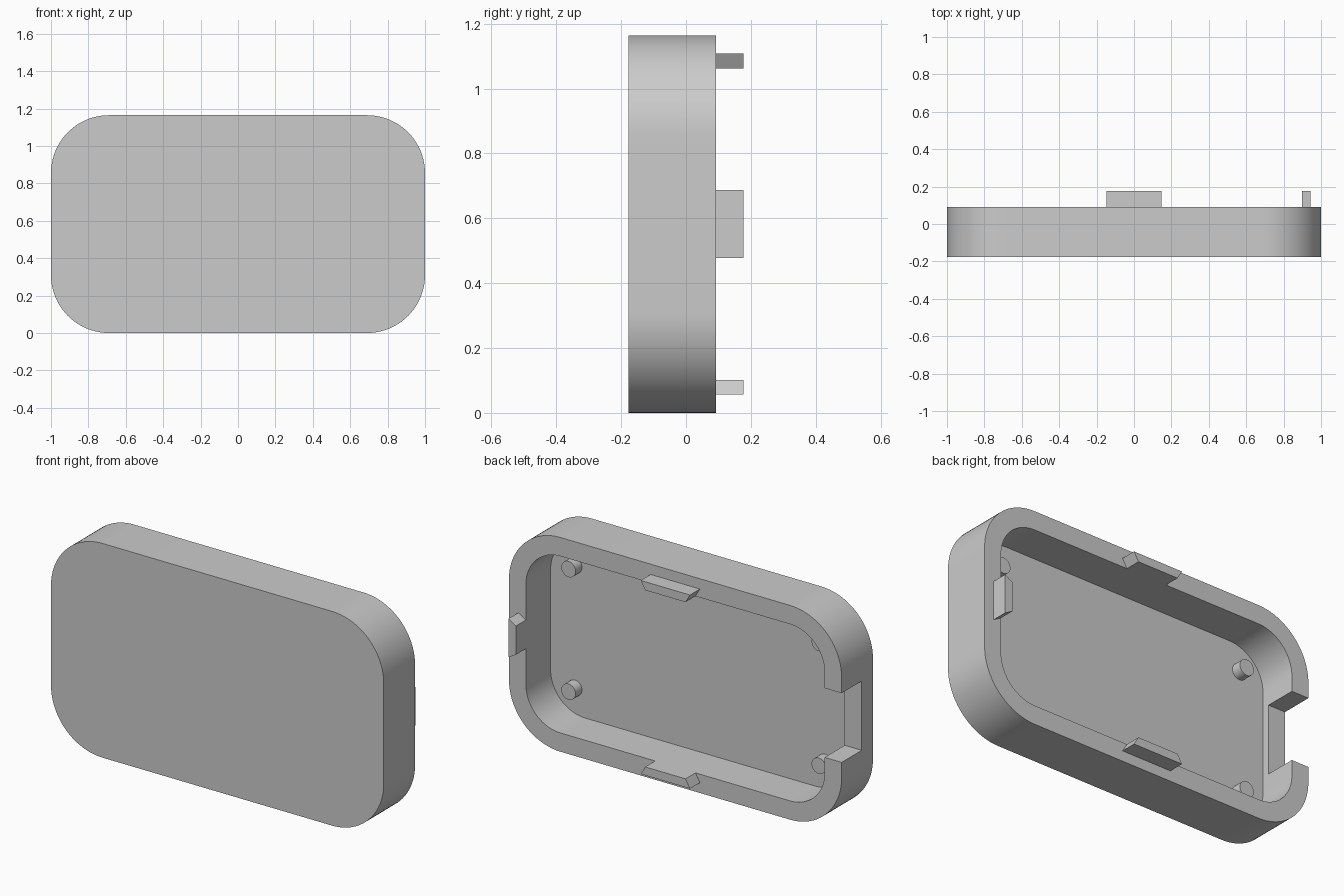
import bpy, bmesh, math
from mathutils import Matrix

if "Cube" in bpy.data.objects:
    bpy.data.objects.remove(bpy.data.objects["Cube"])

HEIGHT, MID = 1.164, 0.582
FRONT, RIM, CLIP_TIP, FLOOR = -0.177, 0.092, 0.177, -0.12
WALL, RADIUS, STEPS = 0.102, 0.31, 20

grey = bpy.data.materials.new("light grey plastic")
grey.use_nodes = True
grey.diffuse_color = (0.6, 0.6, 0.6, 1)
grey.node_tree.nodes["Principled BSDF"].inputs["Base Color"].default_value = (0.6, 0.6, 0.6, 1)


def make_object(name, bm):
    bmesh.ops.recalc_face_normals(bm, faces=bm.faces)
    mesh = bpy.data.meshes.new(name)
    bm.to_mesh(mesh)
    bm.free()
    mesh.materials.append(grey)
    obj = bpy.data.objects.new(name, mesh)
    bpy.context.collection.objects.link(obj)
    return obj


def activate(obj):
    bpy.ops.object.select_all(action='DESELECT')
    obj.select_set(True)
    bpy.context.view_layer.objects.active = obj


def rounded_outline(inset):
    """Rounded rectangle in x and z, shrunk by the inset."""
    r = RADIUS - inset
    cx, cz = 1 - RADIUS, MID - RADIUS
    points = []
    for corner, (sx, sz) in enumerate([(1, 1), (-1, 1), (-1, -1), (1, -1)]):
        for i in range(STEPS + 1):
            a = math.pi / 2 * (corner + i / STEPS)
            points.append((sx * cx + r * math.cos(a), MID + sz * cz + r * math.sin(a)))
    return points


def loft(bm, sections):
    """Join closed (outline, y) sections and cap both ends."""
    rings = [[bm.verts.new((x, y, z)) for x, z in outline] for outline, y in sections]
    n = len(rings[0])
    for a, b in zip(rings, rings[1:]):
        for i in range(n):
            j = (i + 1) % n
            bm.faces.new((a[i], a[j], b[j], b[i]))
    bm.faces.new(rings[0])
    bm.faces.new(rings[-1])


# Open tray: outer wall, rim, inner wall and floor
outer, inner = rounded_outline(0), rounded_outline(WALL)
bm = bmesh.new()
loft(bm, [(outer, FRONT), (outer, RIM), (inner, RIM), (inner, FLOOR)])
tray = make_object("tray_shell", bm)

# Rectangular notch through one side wall
bm = bmesh.new()
bmesh.ops.create_cube(bm, size=1, matrix=Matrix.Translation((-1, 0.12, MID))
                      @ Matrix.Diagonal((0.4, 0.4, 0.376, 1)))
cutter = make_object("notch_cutter", bm)
cutter.hide_render = True
cut = tray.modifiers.new("notch", 'BOOLEAN')
cut.operation, cut.solver, cut.object = 'DIFFERENCE', 'EXACT', cutter
activate(tray)
bpy.ops.object.modifier_apply(modifier=cut.name)
bpy.data.objects.remove(cutter)
bpy.ops.object.shade_smooth_by_angle(angle=math.radians(30))


# Dovetail clips standing on the inner half of the rim
def clip(name, edge, half, direction):
    dx, dz = direction
    bm = bmesh.new()
    low, high, taper = edge - WALL, edge - 0.056, 0.027
    shape = [(low, taper - half), (low, half - taper), (high, half), (high, -half)]
    outline = [(out * dx + along * dz, MID + out * dz + along * dx) for out, along in shape]
    loft(bm, [(outline, RIM), (outline, CLIP_TIP)])
    make_object(name, bm)


clip("top_clip", MID, 0.148, (0, 1))
clip("bottom_clip", MID, 0.148, (0, -1))
clip("side_clip", 1, 0.105, (1, 0))

# Four round pegs on the floor
for sx, side in ((1, "left"), (-1, "right")):
    for sz, level in ((1, "upper"), (-1, "lower")):
        bm = bmesh.new()
        place = Matrix.Translation((sx * 0.752, FLOOR + 0.023, MID + sz * 0.333))
        bmesh.ops.create_cone(bm, cap_ends=True, segments=32, radius1=0.043, radius2=0.043,
                              depth=0.064, matrix=place @ Matrix.Rotation(math.pi / 2, 4, 'X'))
        activate(make_object(f"{level}_{side}_peg", bm))
        bpy.ops.object.shade_smooth_by_angle(angle=math.radians(30))
